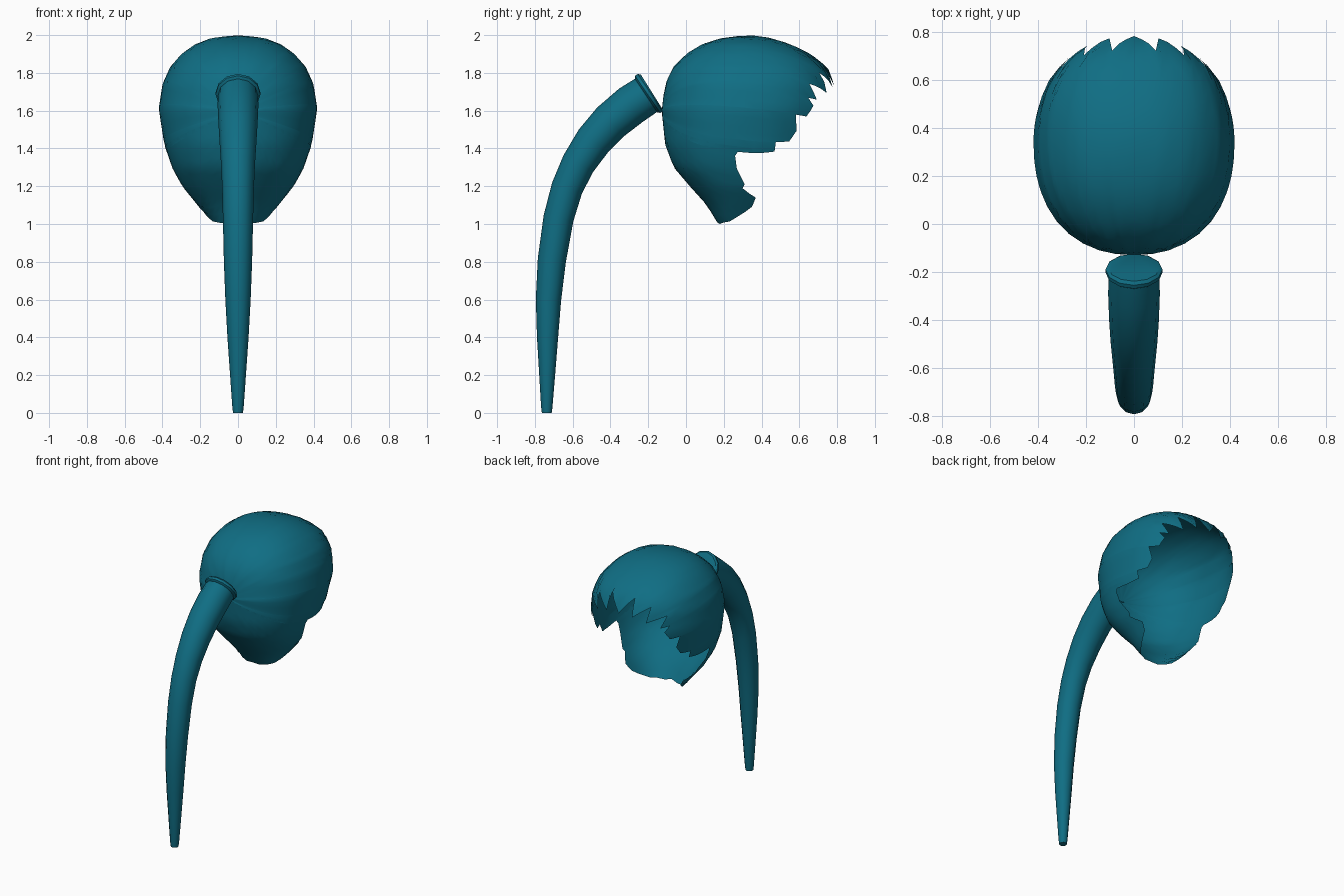
import bpy, bmesh, math
from mathutils import Vector

if "Cube" in bpy.data.objects:
    bpy.data.objects.remove(bpy.data.objects["Cube"])

teal = bpy.data.materials.new("teal_hair")
teal.use_nodes = True
teal.diffuse_color = (0.005, 0.155, 0.23, 1)
teal.node_tree.nodes["Principled BSDF"].inputs["Base Color"].default_value = teal.diffuse_color


def finish(bm, name, angle):
    mesh = bpy.data.meshes.new(name)
    bm.to_mesh(mesh)
    bm.free()
    obj = bpy.data.objects.new(name, mesh)
    bpy.context.collection.objects.link(obj)
    mesh.materials.append(teal)
    bpy.ops.object.select_all(action="DESELECT")
    obj.select_set(True)
    bpy.context.view_layer.objects.active = obj
    bpy.ops.object.shade_smooth_by_angle(angle=math.radians(angle))
    return obj


# Head form: height, half width, rear y, front y
FORM = [(1.0, .13, .17, .38), (1.1, .215, .11, .47), (1.2, .295, .02, .56), (1.3, .35, -.065, .64),
        (1.42, .39, -.11, .72), (1.61, .42, -.13, .785), (1.74, .40, -.11, .785), (1.83, .36, -.07, .75),
        (1.9, .30, 0, .66), (1.95, .23, .08, .56), (1.985, .14, .19, .45), (2.0, .01, .32, .34)]
CENTRE = Vector((0, .33, 1.55))


def outside(p):
    for a, b in zip(FORM, FORM[1:]):
        if a[0] <= p.z <= b[0]:
            t = (p.z - a[0]) / (b[0] - a[0])
            w, rear, front = (a[i] + (b[i] - a[i]) * t for i in (1, 2, 3))
            mid, half = (rear + front) / 2, (front - rear) / 2
            return abs(p.x / w) ** 2.25 + abs((p.y - mid) / half) ** 2.25 > 1
    return True


def on_head(direction):
    lo, hi = 0, 1
    for _ in range(24):
        r = (lo + hi) / 2
        if outside(CENTRE + direction * r):
            hi = r
        else:
            lo = r
    return CENTRE + direction * lo


# Jagged hairline on one side, from the forehead down to the nape
HAIRLINE = [(0, .785, 1.73), (.09, .72, 1.84), (.10, .765, 1.72), (.2, .69, 1.79), (.19, .735, 1.69),
            (.3, .65, 1.74), (.28, .70, 1.66), (.32, .65, 1.67), (.31, .69, 1.63), (.33, .65, 1.57),
            (.37, .59, 1.58), (.35, .6, 1.49), (.36, .56, 1.43), (.38, .48, 1.43), (.38, .48, 1.37),
            (.38, .38, 1.37), (.39, .34, 1.40), (.385, .29, 1.41), (.37, .26, 1.36), (.34, .27, 1.3),
            (.3, .31, 1.21), (.285, .30, 1.19), (.24, .37, 1.13), (.2, .35, 1.09), (.16, .27, 1.04),
            (.1, .2, 1.02), (0, .17, 1.03)]
side = [Vector(p) for p in HAIRLINE]
edge = side + [Vector((-p.x, p.y, p.z)) for p in side[-2:0:-1]]
rim = []
for a, b in zip(edge, edge[1:] + edge[:1]):
    steps = max(1, math.ceil((a - b).length / .07))
    rim += [a.lerp(b, i / steps) for i in range(steps)]

# Hair cap: strips swept from the rear pole to the hairline
bm = bmesh.new()
rear = Vector((0, -1, .1)).normalized()
pole = bm.verts.new(on_head(rear))
RINGS = 14
strips = []
for p in rim:
    d = (p - CENTRE).normalized()
    strips.append([bm.verts.new(on_head(rear.slerp(d, i / RINGS))) for i in range(1, RINGS + 1)])
for a, b in zip(strips, strips[1:] + strips[:1]):
    bm.faces.new((pole, a[0], b[0]))
    for i in range(RINGS - 1):
        bm.faces.new((a[i], a[i + 1], b[i + 1], b[i]))
bm.normal_update()
if sum(f.normal.dot(f.calc_center_median() - CENTRE) for f in bm.faces) < 0:
    bmesh.ops.reverse_faces(bm, faces=bm.faces[:])
finish(bm, "hair_cap", 60)


# Round tube through (y, z, radius) stations
def tube(name, stations, sides=12):
    bm = bmesh.new()
    rings = []
    for i, (y, z, r) in enumerate(stations):
        a, b = stations[max(i - 1, 0)], stations[min(i + 1, len(stations) - 1)]
        along = Vector((0, b[0] - a[0], b[1] - a[1])).normalized()
        across = along.cross(Vector((1, 0, 0)))
        ring = []
        for k in range(sides):
            t = math.tau * k / sides
            ring.append(bm.verts.new(Vector((r * math.cos(t), y, z)) + across * r * math.sin(t)))
        rings.append(ring)
    for a, b in zip(rings, rings[1:]):
        for k in range(sides):
            j = (k + 1) % sides
            bm.faces.new((a[k], a[j], b[j], b[k]))
    bm.faces.new(rings[0])
    bm.faces.new(rings[-1])
    bmesh.ops.recalc_face_normals(bm, faces=bm.faces[:])
    return finish(bm, name, 40)


# Long tapering ponytail
tube("ponytail", [(-.19, 1.695, .105), (-.29, 1.63, .108), (-.40, 1.54, .104), (-.49, 1.44, .098),
                  (-.57, 1.32, .09), (-.63, 1.19, .084), (-.675, 1.03, .08), (-.71, .81, .075),
                  (-.728, .6, .067), (-.733, .4, .056), (-.735, .2, .042), (-.737, .03, .03), (-.737, 0, .026)])
# Band at the root of the ponytail
tube("ponytail_band", [(-.182, 1.70, .108), (-.19, 1.695, .119), (-.203, 1.686, .119), (-.212, 1.68, .106)])
